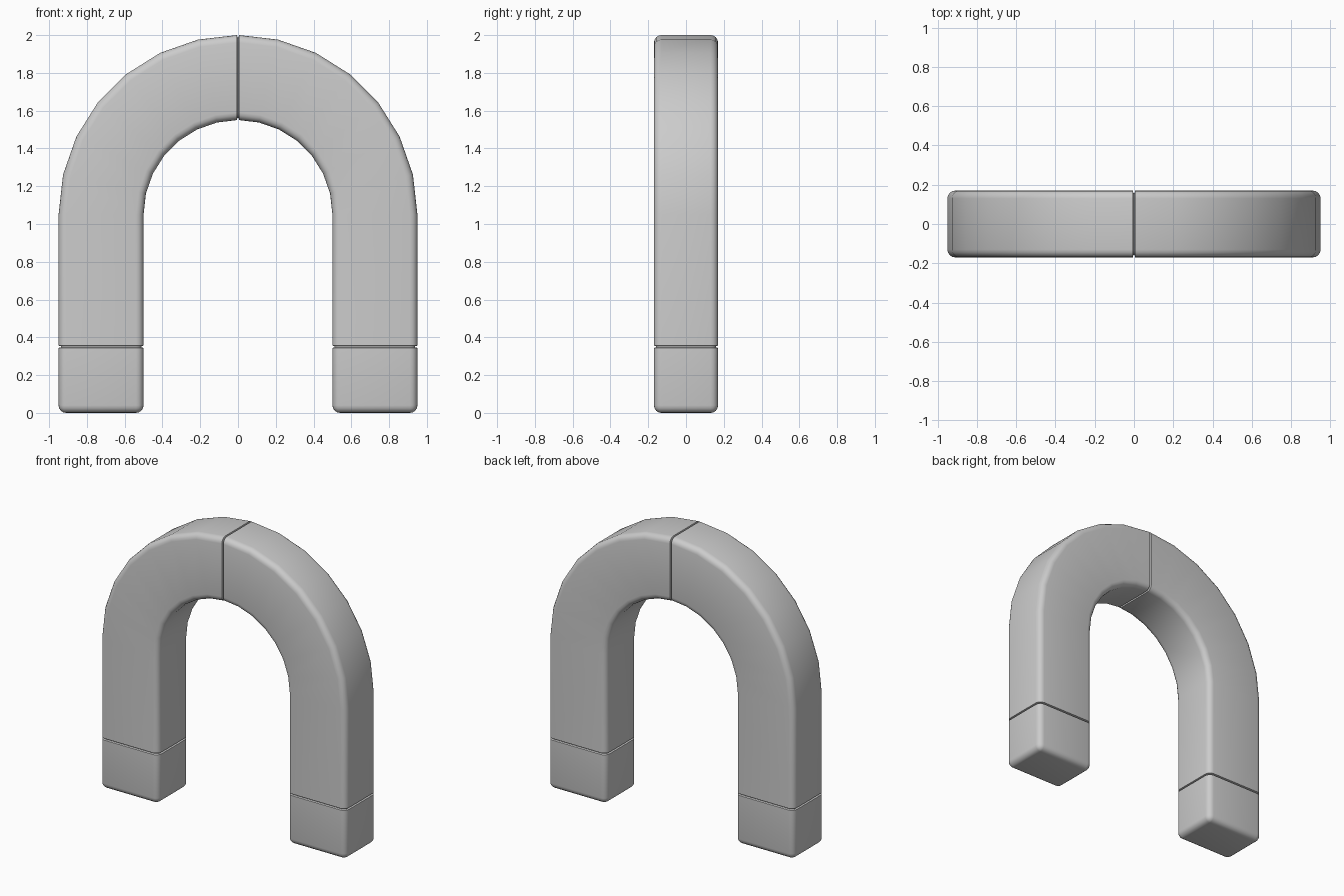
import bpy, bmesh
from math import sin, cos, pi

if "Cube" in bpy.data.objects:
    bpy.data.objects.remove(bpy.data.objects["Cube"])

R_IN, R_OUT, HALF_Y, CZ = 0.5, 0.95, 0.17, 1.05   # arch radii, half depth, arch centre height
ROUND, SEG = 0.04, 4                              # corner rounding
SEAM_Z, GAP, DEPTH = 0.35, 0.006, 0.012           # groove between parts


def section(inset):
    """Rounded rectangle as (radial, y) points."""
    r = max(ROUND - inset, 0.0)
    a0, a1, h = R_IN + inset + r, R_OUT - inset - r, HALF_Y - inset - r
    pts = []
    for k, (cx, cy) in enumerate([(a1, h), (a0, h), (a0, -h), (a1, -h)]):
        for i in range(SEG + 1):
            t = (k + i / SEG) * pi / 2
            pts.append((cx + r * cos(t), cy + r * sin(t)))
    return pts


def sweep(name, stations, side, cap):
    """Loft sections through stations (base x, base z, angle, inset)."""
    bm = bmesh.new()
    rings = []
    for bx, bz, a, inset in stations:
        rings.append([bm.verts.new((side * (bx + p * cos(a)), y, bz + p * sin(a)))
                      for p, y in section(inset)])
    n = len(rings[0])
    for lo, hi in zip(rings, rings[1:]):
        for i in range(n):
            j = (i + 1) % n
            bm.faces.new((lo[i], lo[j], hi[j], hi[i]))
    if cap:
        bm.faces.new(rings[0])
    bmesh.ops.remove_doubles(bm, verts=bm.verts, dist=1e-5)
    bmesh.ops.recalc_face_normals(bm, faces=bm.faces)
    mesh = bpy.data.meshes.new(name)
    bm.to_mesh(mesh)
    bm.free()
    ob = bpy.data.objects.new(name, mesh)
    bpy.context.collection.objects.link(ob)
    bpy.ops.object.select_all(action='DESELECT')
    ob.select_set(True)
    bpy.context.view_layer.objects.active = ob
    bpy.ops.object.shade_smooth_by_angle(angle=pi / 6)


# Pole tip: rounded foot, straight block, half of the groove
tip = [(0, ROUND * (1 - sin(t)), 0, ROUND * (1 - cos(t)))
       for t in [pi / 2 * (1 - i / SEG) for i in range(SEG + 1)]]
tip = [(0, ROUND * (1 - cos(i * pi / 2 / SEG)), 0, ROUND * (1 - sin(i * pi / 2 / SEG)))
       for i in range(SEG + 1)]
tip += [(0, SEAM_Z - GAP, 0, 0), (0, SEAM_Z - GAP / 2, 0, DEPTH), (0, SEAM_Z, 0, DEPTH)]

# Arm: half groove, straight leg, quarter arch in 7 steps, half groove at the crown
arm = [(0, SEAM_Z, 0, DEPTH), (0, SEAM_Z + GAP / 2, 0, DEPTH), (0, SEAM_Z + GAP, 0, 0)]
arm += [(0, CZ, i * pi / 14, 0) for i in range(7)]
arm += [(GAP, CZ, pi / 2, 0), (GAP / 2, CZ, pi / 2, DEPTH), (0, CZ, pi / 2, DEPTH)]

for side, label in ((1, "right"), (-1, "left")):
    sweep(label + "_pole_tip", tip, side, True)
    sweep(label + "_arm", arm, side, False)
